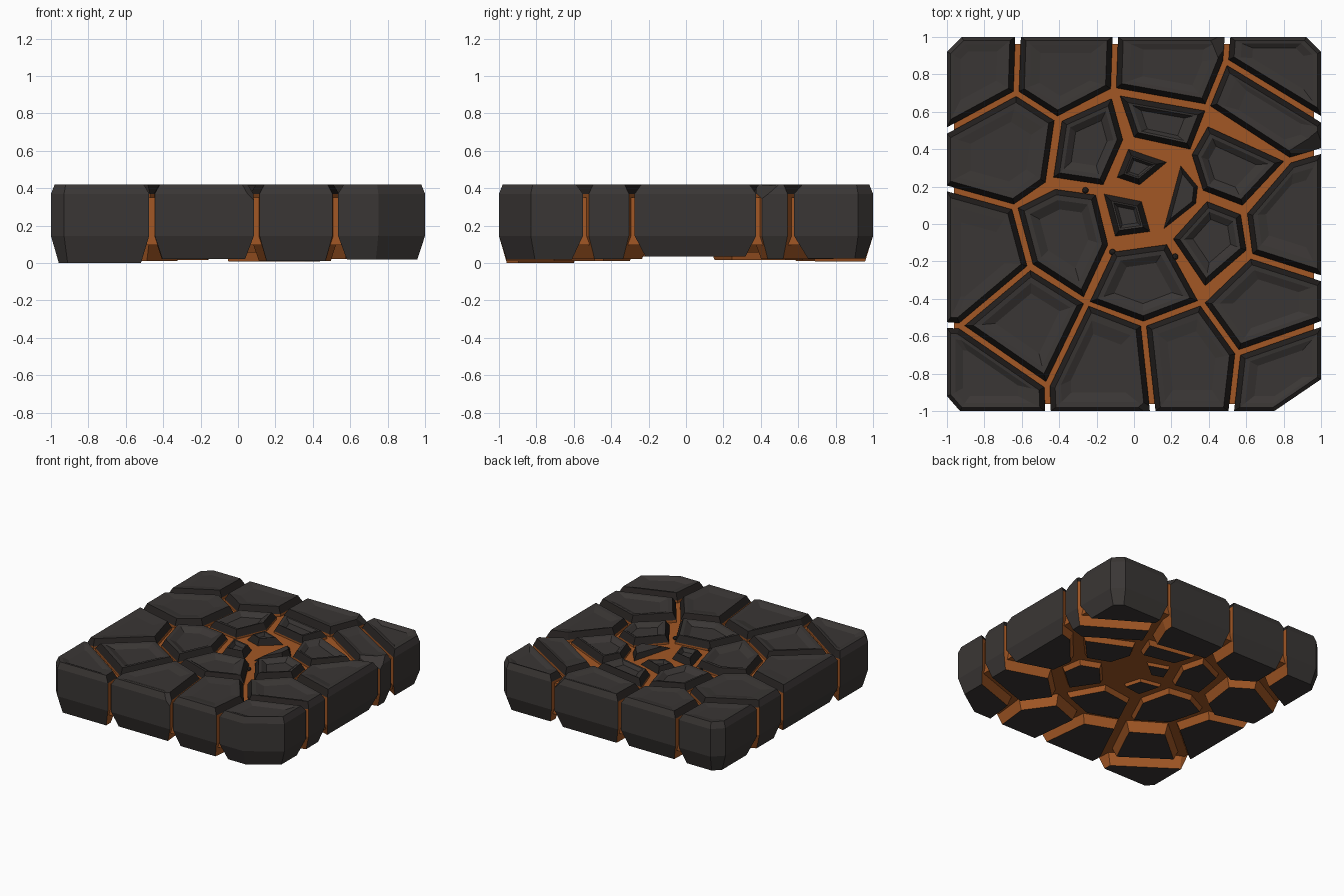
import bpy, bmesh, random
from mathutils import Vector

if "Cube" in bpy.data.objects:
    bpy.data.objects.remove(bpy.data.objects["Cube"])
random.seed(4)

def mat(name, col):
    m = bpy.data.materials.new(name)
    m.diffuse_color = (*col, 1)
    m.use_nodes = True
    m.node_tree.nodes["Principled BSDF"].inputs["Base Color"].default_value = m.diffuse_color
    return m

STONE = mat("stone", (0.042, 0.037, 0.035))
CHAR = mat("charred_edge", (0.018, 0.015, 0.014))
LAVA = mat("lava", (0.36, 0.095, 0.018))

# crack junctions: capitals lie on the tile border, small letters inside
J = {'A': (-.62, 1), 'B': (-.1, 1), 'C': (.5, 1), 'D': (.92, 1), 'E': (1, .92), 'F': (1, .56),
     'G': (1, .39), 'H': (1, -.29), 'I': (1, -.535), 'J': (1, -.83), 'K': (.75, -1), 'L': (.52, -1),
     'M': (.1, -1), 'N': (-.46, -1), 'O': (-.93, -1), 'P': (-1, -.92), 'Q': (-1, -.54),
     'R': (-1, .19), 'S': (-1, .5), 'T': (-1, .92), 'U': (-.92, 1),
     'a': (-.63, .7), 'b': (-.41, .56), 'c': (-.11, .715), 'd': (.39, .625), 'e': (.49, .87),
     'f': (.83, .34), 'g': (.59, .06), 'h': (.62, -.17), 'i': (.36, -.42), 'j': (.555, -.69),
     'k': (.05, -.535), 'l': (-.465, -.865), 'm': (-.25, -.42), 'n': (-.93, -.545),
     'o': (-.555, -.23), 'p': (-.64, .09), 'q': (-.46, .215)}
BORDER_ROCKS = ['TUAaS', 'ABcba', 'BCedc', 'CDEFe', 'eFGfd', 'SabqpR', 'RponQ', 'nomlo'[:4],
                'QnlNOP', 'lmkMN', 'kijLM', 'LjIJK', 'hHIji', 'fGHhg']
# loose rocks around the central pool, outlined directly
INNER_ROCKS = [
    [(-.385, .55), (-.12, .67), (-.06, .45), (-.165, .21), (-.43, .25)],
    [(-.075, .685), (.38, .605), (.3, .4), (0, .465)],
    [(-.03, .4), (.175, .33), (.03, .21), (-.09, .25)],
    [(-.16, .16), (.04, .12), (.085, -.04), (-.1, -.065)],
    [(.395, .52), (.8, .335), (.58, .1), (.37, .18), (.31, .37)],
    [(.39, .12), (.57, .05), (.6, -.14), (.38, -.33), (.21, -.08)],
    [(-.11, -.15), (.175, -.11), (.34, -.41), (.05, -.52), (-.235, -.415)],
    [(-.42, .185), (-.205, .155), (-.14, -.11), (-.27, -.39), (-.54, -.215), (-.62, .085)]]
SHARD = [(.25, .31), (.34, .2), (.33, .11), (.16, -.025)]
# broken top corners: rock index -> corner point and cut lengths along each axis
CHIPS = {4: ((1, .4, .42), (-.16, .11, -.08)),
         9: ((.09, -1, .42), (-.09, .08, -.09)),
         2: ((.49, 1, .42), (-.09, -.2, -.09))}

def ccw(pts):
    pts = [Vector(p) for p in pts]
    area = sum(a.x * b.y - b.x * a.y for a, b in zip(pts, pts[1:] + pts[:1]))
    return pts if area > 0 else pts[::-1]

def on_border(a, b):
    return all(max(abs(v.x), abs(v.y)) > .999 for v in (a, b))

def inset(pts, dists):
    """Move each edge of a convex outline inward by its own distance."""
    n, lines = len(pts), []
    for i in range(n):
        t = (pts[(i + 1) % n] - pts[i]).normalized()
        lines.append((pts[i] + Vector((-t.y, t.x)) * dists[i], t))
    out = []
    for i in range(n):
        (p, t), (q, u) = lines[i - 1], lines[i]
        out.append(p + t * ((q - p).cross(u) / t.cross(u)))
    return out

def finish(name, bm, mats):
    bmesh.ops.recalc_face_normals(bm, faces=bm.faces)
    me = bpy.data.meshes.new(name)
    bm.to_mesh(me)
    bm.free()
    for m in mats:
        me.materials.append(m)
    ob = bpy.data.objects.new(name, me)
    bpy.context.collection.objects.link(ob)
    return ob

def loft(rings, sides):
    """Skin stacked outlines; sides(level, edge) picks the material."""
    bm = bmesh.new()
    vs = [[bm.verts.new((p.x, p.y, z)) for p in pts] for pts, z in rings]
    n = len(vs[0])
    bm.faces.new(vs[0][::-1])
    bm.faces.new(vs[-1])
    for k in range(len(vs) - 1):
        for i in range(n):
            j = (i + 1) % n
            f = bm.faces.new((vs[k][i], vs[k][j], vs[k + 1][j], vs[k + 1][i]))
            f.material_index = sides(k, i)
    return bm

def rock(name, pts, gap, z0, top=.42, dish=.018, taper=.042, chip=None):
    pts = ccw(pts)
    n = len(pts)
    edge = [on_border(pts[i], pts[(i + 1) % n]) for i in range(n)]
    body = inset(pts, [0 if e else gap for e in edge])
    foot = inset(body, [taper] * n)
    rim = inset(body, [.02 if e else .028 for e in edge])
    mid = sum(rim, Vector((0, 0))) / n
    ring = [mid + (p - mid) * .86 for p in rim]
    hollow = [mid + (p - mid) * .62 for p in rim]
    rings = [(foot, z0), (body, .145), (body, top - .05), (rim, top),
             (ring, top - .003), (hollow, top - dish)]
    # lava glow on the crack walls, charred bevel above it
    side = lambda k, i: 0 if edge[i] or k > 2 else (1 if k == 2 else 2)
    bm = loft(rings, side)
    if chip:
        c, d = Vector(chip[0]), chip[1]
        nrm = Vector([-1 / v for v in d])
        geo = bm.verts[:] + bm.edges[:] + bm.faces[:]
        bmesh.ops.bisect_plane(bm, geom=geo, plane_co=c + Vector((d[0], 0, 0)),
                               plane_no=nrm.normalized(), clear_outer=True)
        bmesh.ops.holes_fill(bm, edges=[e for e in bm.edges if e.is_boundary], sides=0)
    return finish(name, bm, [STONE, CHAR, LAVA])

# border rocks
for i, key in enumerate(BORDER_ROCKS):
    low = 0 if key == 'QnlNOP' else random.uniform(.008, .025)
    if key in ('fGHhg', 'RponQ'):
        low = .035
    rock(f"border_rock_{i}", [J[c] for c in key], .015, low,
         dish=random.uniform(.008, .025), chip=CHIPS.get(i))

# inner rocks
for i, pts in enumerate(INNER_ROCKS):
    small = i in (2, 3)
    rock(f"inner_rock_{i}", pts, 0, .07 if small else .055, top=.40 if small else .415,
         dish=.03, taper=.02 if small else .035)

# sloping shard in the pool
s = ccw(SHARD)
peak = inset(s, [.02] * 4)
bm = loft([(s, .2), (s, .35), (peak, .39)], lambda k, i: 1)
bm.verts.ensure_lookup_table()
for v in bm.verts[8:]:
    v.co.z += (v.co.x - .25) * .25
finish("pool_shard", bm, [STONE, CHAR])

# lava slab filling the cracks, following the chamfered tile outline
tile = ccw([J[c] for c in 'UDEJKOPT'])
slab = inset(tile, [.037] * len(tile))
finish("lava_slab", loft([(slab, .095), (slab, .35)], lambda k, i: 0), [LAVA])

# floating cinders
for i, (x, y) in enumerate([(-.26, .18), (-.115, -.15), (.22, -.175)]):
    bpy.ops.mesh.primitive_ico_sphere_add(subdivisions=2, radius=.017, location=(x, y, .36))
    ob = bpy.context.object
    ob.name = f"cinder_{i}"
    ob.data.materials.append(CHAR)
